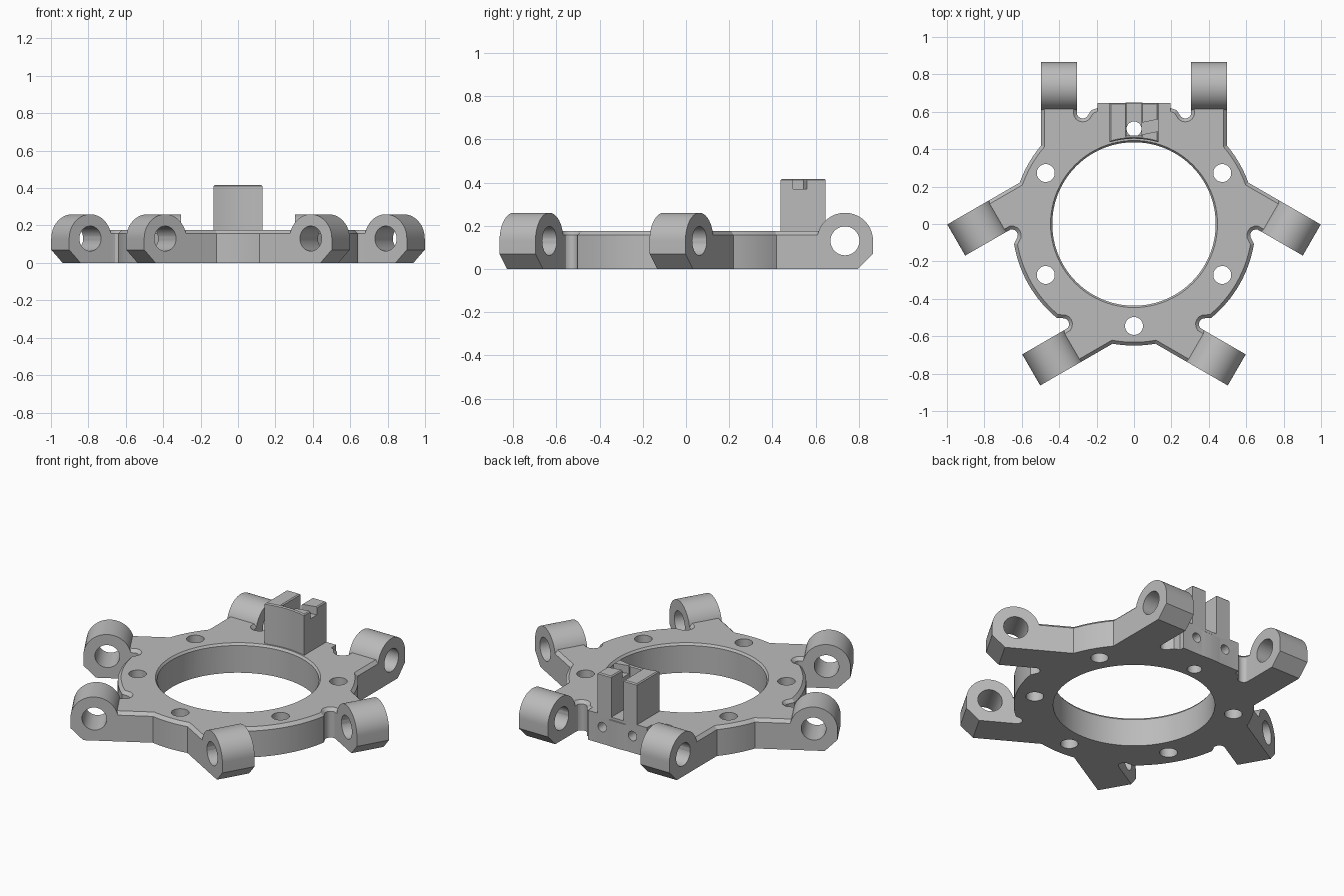
import bpy, bmesh, math
from mathutils import Matrix, Vector

cube = bpy.data.objects.get("Cube")
if cube:
    bpy.data.objects.remove(cube)

R_IN, R_TOP, R_OUT = 0.437, 0.456, 0.65
H, BEVEL = 0.175, 0.018
ARM_IN, ARM_OUT = 0.305, 0.497

grey = bpy.data.materials.new("plain grey")
grey.use_nodes = True
colour = (0.5, 0.5, 0.5, 1)
grey.diffuse_color = colour
grey.node_tree.nodes["Principled BSDF"].inputs["Base Color"].default_value = colour


def make(name, bm):
    bmesh.ops.recalc_face_normals(bm, faces=bm.faces)
    mesh = bpy.data.meshes.new(name)
    bm.to_mesh(mesh)
    bm.free()
    mesh.materials.append(grey)
    ob = bpy.data.objects.new(name, mesh)
    bpy.context.collection.objects.link(ob)
    return ob


def activate(ob):
    bpy.ops.object.select_all(action='DESELECT')
    ob.select_set(True)
    bpy.context.view_layer.objects.active = ob


def prism(name, outline, z0, z1, chamfer=0):
    """Extrude a flat outline upwards, with an optional chamfered top rim."""
    bm = bmesh.new()
    base = bm.faces.new([bm.verts.new((x, y, z0)) for x, y in outline])
    if base.normal.z < 0:
        base.normal_flip()
    ext = bmesh.ops.extrude_face_region(bm, geom=[base], use_keep_orig=True)
    top = [g for g in ext["geom"] if isinstance(g, bmesh.types.BMFace)][0]
    for v in top.verts:
        v.co.z = z1 - chamfer
    bmesh.ops.recalc_face_normals(bm, faces=bm.faces)
    if chamfer:
        bmesh.ops.inset_region(bm, faces=[top], thickness=chamfer, use_even_offset=True)
        for v in top.verts:
            v.co.z = z1
    return make(name, bm)


def box(name, lo, hi):
    outline = [(lo[0], lo[1]), (hi[0], lo[1]), (hi[0], hi[1]), (lo[0], hi[1])]
    return prism(name, outline, lo[2], hi[2])


def cylinder(name, centre, r, depth, axis='Z', r2=None, segments=40):
    bm = bmesh.new()
    bmesh.ops.create_cone(bm, cap_ends=True, segments=segments, radius1=r,
                          radius2=r if r2 is None else r2, depth=depth)
    turn = {'Z': Matrix(), 'X': Matrix.Rotation(math.pi / 2, 4, 'Y'),
            'Y': Matrix.Rotation(math.pi / 2, 4, 'X')}[axis]
    bmesh.ops.transform(bm, matrix=Matrix.Translation(centre) @ turn, verts=bm.verts)
    return make(name, bm)


def combine(ob, other, op='DIFFERENCE'):
    other.hide_render = True
    mod = ob.modifiers.new("cut", 'BOOLEAN')
    mod.operation, mod.solver, mod.object = op, 'EXACT', other
    activate(ob)
    bpy.ops.object.modifier_apply(modifier=mod.name)
    bpy.data.objects.remove(other)


def arc(r, a0, a1, n, cx=0, cy=0):
    """Points on an arc, angles in degrees."""
    steps = [math.radians(a0 + (a1 - a0) * i / n) for i in range(n + 1)]
    return [(cx + r * math.cos(a), cy + r * math.sin(a)) for a in steps]


# Ring plate: one mirrored arm sector, repeated three times
corner = math.degrees(math.acos(ARM_OUT / R_OUT))
half = arc(R_OUT, 89.9, 69.5, 8)
half += arc(0.032, 200, 340, 6, 0.274, 0.596)
half += [(ARM_IN, 0.607), (ARM_IN, 0.67), (ARM_OUT, 0.67)]
half += arc(R_OUT, corner, 30.5, 6)
sector = [(-x, y) for x, y in reversed(half)] + half
outline = []
for k in range(3):
    turn = Matrix.Rotation(-k * math.tau / 3, 2)
    outline += [tuple(turn @ Vector(p)) for p in sector]
plate = prism("ring_plate", outline, 0, H, BEVEL)

# Back pad under the upright
combine(plate, box("pad", (-0.195, 0.52, 0), (0.195, 0.647, H)), 'UNION')

# Central opening with a chamfered rim
combine(plate, cylinder("bore", (0, 0, 0.1), R_IN, 0.6, segments=96))
rim = R_TOP - R_IN
combine(plate, cylinder("bore_rim", (0, 0, H), R_IN - rim, 4 * rim, 'Z', R_TOP + rim, 96))

# Six mounting holes and two blind holes in the back pad
for k in range(6):
    a = math.radians(90 + 60 * k)
    r, d = (0.04, 0.508) if k == 0 else (0.048, 0.545)
    combine(plate, cylinder("bolt_hole", (d * math.cos(a), d * math.sin(a), 0.1), r, 0.5))
for x in (-0.1, 0.1):
    combine(plate, cylinder("pin_hole", (x, 0.62, 0.1), 0.028, 0.18, 'Y', segments=24))

# Lugs: rounded blocks with a cross hole, in three pairs
LUG_Y, LUG_R = 0.736, 0.13
profile = [(LUG_Y - LUG_R, 0), (LUG_Y + 0.06, 0), (LUG_Y + LUG_R, 0.07)]
profile += arc(LUG_R, 0, 180, 28, LUG_Y, LUG_R)
lug = prism("lug", profile, ARM_IN, ARM_OUT)
lug.data.transform(Matrix(((0, 0, 1, 0), (1, 0, 0, 0), (0, 1, 0, 0), (0, 0, 0, 1))))
combine(lug, cylinder("lug_hole", (0.4, LUG_Y, LUG_R), 0.067, 0.5, 'X'))
lugs = []
for k in range(3):
    for side, shift in (("left", 0), ("right", ARM_IN + ARM_OUT)):
        part = bpy.data.objects.new(f"lug_{side}_{k + 1}", lug.data.copy())
        part.data.transform(Matrix.Rotation(-k * math.tau / 3, 4, 'Z')
                            @ Matrix.Translation((-shift, 0, 0)))
        bpy.context.collection.objects.link(part)
        lugs.append(part)
bpy.data.objects.remove(lug)

# Upright: slotted from the back, curved front
W, S, BACK = 0.13, 0.04, 0.647
lean = math.degrees(math.asin(W / R_TOP))
shape = arc(R_TOP, 90 + lean, 90 - lean, 12)
shape += [(W, BACK), (S, BACK), (S, 0.472), (-S, 0.472), (-S, BACK), (-W, BACK)]
upright = prism("upright", shape, H - 0.002, 0.417, 0.006)

# Slanted notch across the top of one prong
notch = box("notch", (-0.07, -0.031, 0.37), (0.07, 0.031, 0.5))
notch.data.transform(Matrix.Translation((0.1, 0.522, 0)) @ Matrix.Rotation(0.2, 4, 'Z'))
combine(upright, notch)

for ob in [plate, upright] + lugs:
    activate(ob)
    bpy.ops.object.shade_smooth_by_angle(angle=math.radians(25))
